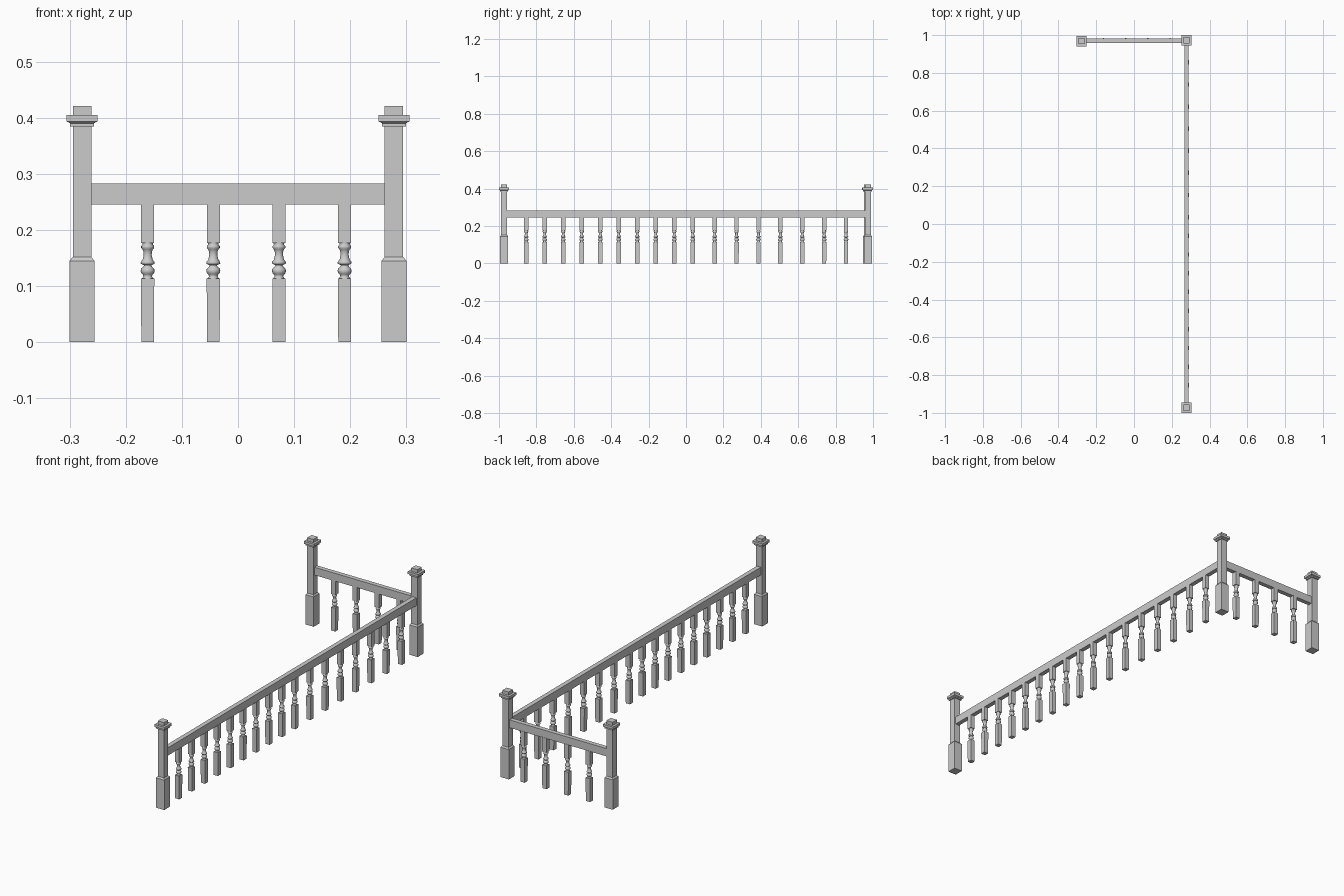
import bpy, bmesh, math

if "Cube" in bpy.data.objects:
    bpy.data.objects.remove(bpy.data.objects["Cube"])

POST_X, POST_Y = 0.278, 0.9725
STEP = 0.117


def make_object(name, mesh_builder):
    bm = bmesh.new()
    mesh_builder(bm)
    bmesh.ops.recalc_face_normals(bm, faces=bm.faces)
    mesh = bpy.data.meshes.new(name)
    bm.to_mesh(mesh)
    bm.free()
    ob = bpy.data.objects.new(name, mesh)
    bpy.context.collection.objects.link(ob)
    return ob


def lathe(bm, profile, sides, smooth=False):
    """Stack rings of (half width, z); four sides gives a square section."""
    square = sides == 4
    k = math.sqrt(2) if square else 1
    off = math.pi / 4 if square else 0
    rings = []
    for r, z in profile:
        rings.append([bm.verts.new((r * k * math.cos(off + 2 * math.pi * i / sides),
                                    r * k * math.sin(off + 2 * math.pi * i / sides), z))
                      for i in range(sides)])
    for a, b in zip(rings, rings[1:]):
        for i in range(sides):
            j = (i + 1) % sides
            f = bm.faces.new((a[i], a[j], b[j], b[i]))
            f.smooth = smooth
    bm.faces.new(rings[0][::-1])
    bm.faces.new(rings[-1])


# Newel post: plinth, chamfer, shaft, stepped cap, top block
POST = [(0.022, 0), (0.022, 0.145), (0.0165, 0.152), (0.0165, 0.384),
        (0.0215, 0.384), (0.0215, 0.390), (0.0245, 0.392), (0.0275, 0.393),
        (0.0275, 0.405), (0.0165, 0.405), (0.0165, 0.421)]

# Turned middle of a baluster
TURNING = [(0.0100, 0.112), (0.0100, 0.114), (0.0075, 0.117), (0.0085, 0.120),
           (0.0115, 0.123), (0.0125, 0.127), (0.0115, 0.131), (0.0080, 0.134),
           (0.0065, 0.137), (0.0085, 0.138), (0.0125, 0.140), (0.0122, 0.143),
           (0.0090, 0.147), (0.0072, 0.155), (0.0075, 0.161), (0.0090, 0.165),
           (0.0115, 0.168), (0.0115, 0.171), (0.0090, 0.174), (0.0100, 0.178)]


def build_baluster(bm):
    lathe(bm, [(0.0113, 0), (0.0118, 0.113)], 4)
    lathe(bm, TURNING, 16, smooth=True)
    lathe(bm, [(0.0115, 0.177), (0.0115, 0.247)], 4)


def rail(name, x, y, sx, sy):
    def build(bm):
        bmesh.ops.create_cube(bm, size=1)
        bmesh.ops.scale(bm, vec=(sx, sy, 0.038), verts=bm.verts)
    make_object(name, build).location = (x, y, 0.264)


# Posts
for name, x, y in (("front_post", POST_X, -POST_Y),
                   ("corner_post", POST_X, POST_Y),
                   ("end_post", -POST_X, POST_Y - 0.004)):
    make_object(name, lambda bm: lathe(bm, POST, 4)).location = (x, y, 0)

# Handrails
rail("long_rail", POST_X, 0, 0.022, 2 * (POST_Y - 0.0165))
rail("short_rail", 0, POST_Y - 0.002, 2 * (POST_X - 0.0165), 0.022)

# Balusters: wide spacing near the corner, tighter towards the front
spots = [(-POST_X + STEP * (i + 1), POST_Y - 0.001) for i in range(4)]
y = POST_Y - STEP
for i in range(17):
    spots.append((POST_X + 0.001, y))
    y -= STEP if i < 7 else 0.099

first = make_object("baluster", build_baluster)
first.location = (*spots[0], 0)
for x, y in spots[1:]:
    ob = bpy.data.objects.new("baluster", first.data)
    ob.location = (x, y, 0)
    bpy.context.collection.objects.link(ob)
